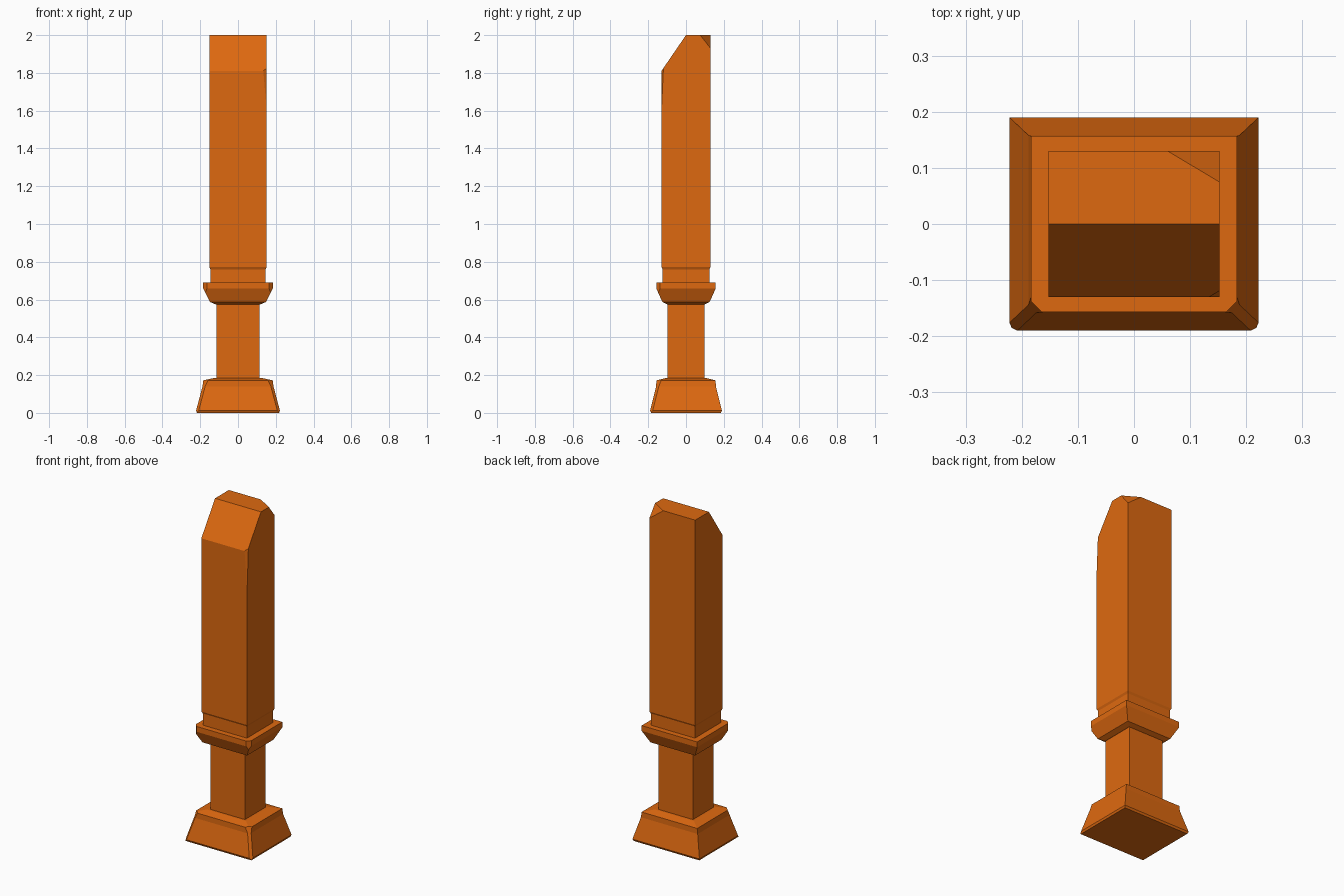
import bpy, bmesh
from mathutils import Vector

cube = bpy.data.objects.get("Cube")
if cube:
    bpy.data.objects.remove(cube, do_unlink=True)

orange = bpy.data.materials.new("burnt orange")
orange.use_nodes = True
colour = (0.73, 0.141, 0.005, 1)
orange.diffuse_color = colour
orange.node_tree.nodes["Principled BSDF"].inputs["Base Color"].default_value = colour


def chip(bm, a, b, c):
    """Slice off the corner outside the plane through three points."""
    a, b, c = Vector(a), Vector(b), Vector(c)
    normal = (b - a).cross(c - a).normalized()
    if normal.dot(a - Vector((0, 0, a.z - 0.3 if a.z > 1 else a.z))) < 0:
        normal.negate()
    cut = bmesh.ops.bisect_plane(bm, geom=bm.verts[:] + bm.edges[:] + bm.faces[:],
                                 plane_co=a, plane_no=normal, clear_outer=True)
    rim = [e for e in cut["geom_cut"] if isinstance(e, bmesh.types.BMEdge)]
    bmesh.ops.holes_fill(bm, edges=rim)


def loft(name, sections, chips=()):
    """Stack rectangles given as (height, half width, half depth)."""
    bm = bmesh.new()
    rings = [[bm.verts.new((sx * w, sy * d, z))
              for sx, sy in ((-1, -1), (1, -1), (1, 1), (-1, 1))]
             for z, w, d in sections]
    for low, high in zip(rings, rings[1:]):
        for i in range(4):
            j = (i + 1) % 4
            bm.faces.new((low[i], low[j], high[j], high[i]))
    bm.faces.new(rings[0][::-1])
    bm.faces.new(rings[-1])
    for points in chips:
        chip(bm, *points)
    bmesh.ops.recalc_face_normals(bm, faces=bm.faces[:])
    mesh = bpy.data.meshes.new(name)
    bm.to_mesh(mesh)
    bm.free()
    mesh.materials.append(orange)
    bpy.context.collection.objects.link(bpy.data.objects.new(name, mesh))


def front_corners(z0, w0, d0, z1, w1, d1, size):
    """Worn front corners, following the taper of the part."""
    return [((s * (w0 - size), -d0, z0), (s * w0, size - d0, z0),
             (s * (w1 - size), -d1, z1)) for s in (-1, 1)]


# Flared foot
loft("foot", [(0, .217, .184), (.012, .222, .19), (.14, .188, .158),
              (.172, .184, .157), (.184, .13, .11)],
     front_corners(.012, .222, .19, .14, .188, .158, .014))

# Square grip
loft("grip", [(.18, .115, .098), (.582, .115, .098)])

# Collar above the grip
loft("collar", [(.575, .12, .1), (.587, .148, .125), (.658, .184, .157),
                (.69, .184, .157)],
     front_corners(.65, .184, .157, .69, .184, .157, .02))

# Recessed neck
loft("neck", [(.69, .146, .124), (.765, .146, .124)])

# Blade: sloped front tip, chipped back corner and worn front edge
loft("blade", [(.76, .146, .124), (.772, .152, .13), (2, .152, .13)],
     [((-.1, -.13, 1.81), (.1, -.13, 1.81), (0, 0, 2)),
      ((.06, .13, 2), (.152, .075, 2), (.152, .13, 1.93)),
      ((.152, -.13, 1.6), (.134, -.13, 1.81), (.152, -.12, 1.81))])
